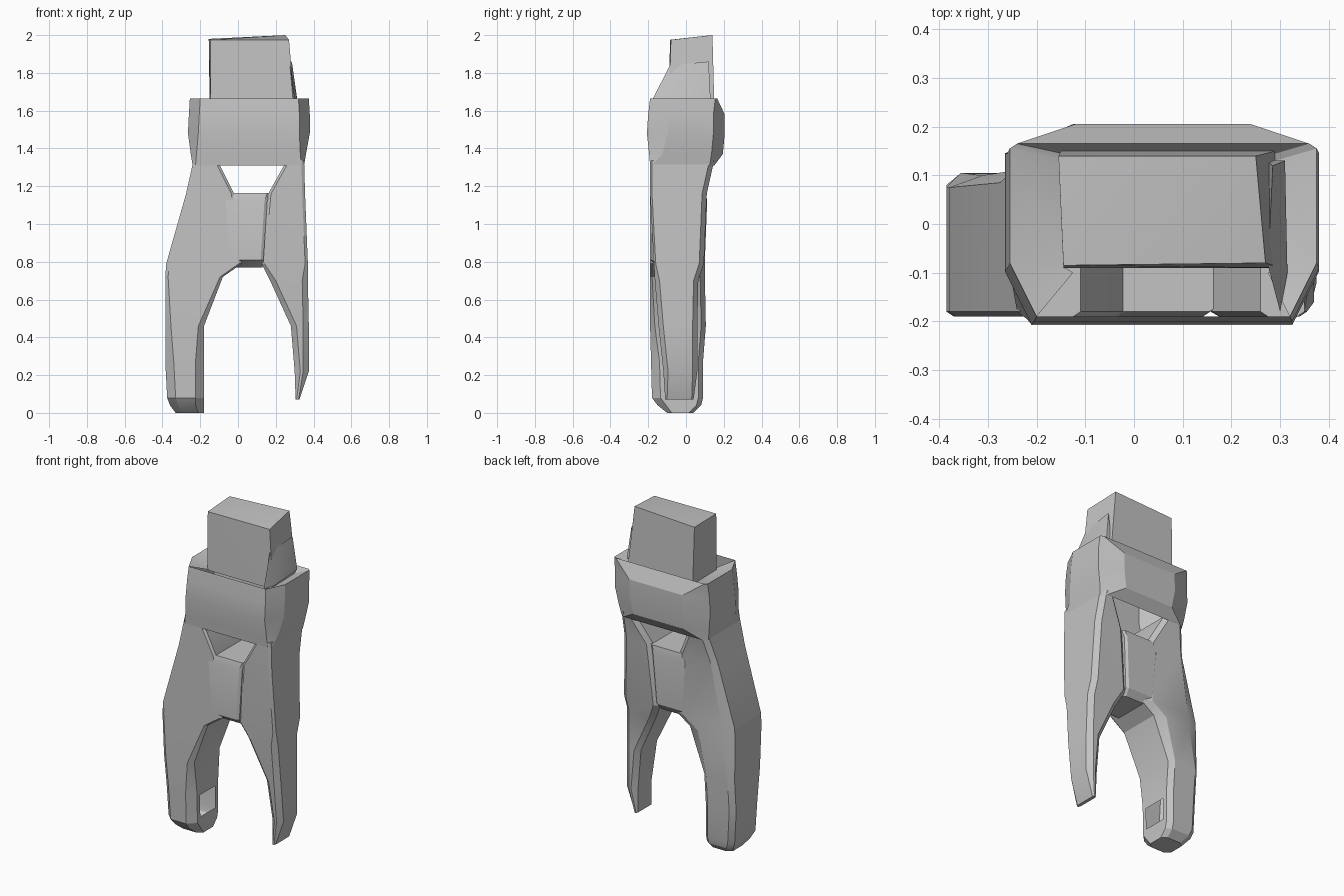
import bpy
import bmesh
from math import radians

default_cube = bpy.data.objects.get("Cube")
if default_cube:
    bpy.data.objects.remove(default_cube, do_unlink=True)

# One plain grey for the whole figure
grey = bpy.data.materials.new("plain_grey")
grey.use_nodes = True
grey.diffuse_color = (0.55, 0.55, 0.55, 1)
grey.node_tree.nodes["Principled BSDF"].inputs["Base Color"].default_value = grey.diffuse_color


def finish(name, bm):
    """Turn a bmesh into a softly faceted object."""
    bmesh.ops.recalc_face_normals(bm, faces=bm.faces)
    mesh = bpy.data.meshes.new(name)
    bm.to_mesh(mesh)
    bm.free()
    mesh.materials.append(grey)
    obj = bpy.data.objects.new(name, mesh)
    bpy.context.collection.objects.link(obj)
    bpy.ops.object.select_all(action='DESELECT')
    bpy.context.view_layer.objects.active = obj
    obj.select_set(True)
    bpy.ops.object.shade_smooth_by_angle(angle=radians(22))
    return obj


def hull(name, points):
    """Convex solid around a few corner points."""
    bm = bmesh.new()
    for point in points:
        bm.verts.new(point)
    bmesh.ops.convex_hull(bm, input=bm.verts)
    return finish(name, bm)


def ring(z, left, right, front, back, front_cut, back_cut):
    """Rectangle with (x, y) corner cuts, starting with its front edge."""
    (fx, fy), (bx, by) = front_cut, back_cut
    outline = [(left + fx, front), (right - fx, front), (right, front + fy), (right, back - by),
               (right - bx, back), (left + bx, back), (left, back - by), (left, front + fy)]
    return [(x, y, z) for x, y in outline]


def loft(name, sections, caps=True, open_side=None, vent=None):
    """Skin the sections; optionally leave one side or a small vent open."""
    bm = bmesh.new()
    rows = [[bm.verts.new(p) for p in ring(*section)] for section in sections]
    vent_face = None
    for level, (low, high) in enumerate(zip(rows, rows[1:])):
        for side in range(len(low)):
            if side == open_side:
                continue
            after = (side + 1) % len(low)
            face = bm.faces.new((low[side], low[after], high[after], high[side]))
            if (level, side) == vent:
                vent_face = face
    if caps:
        bm.faces.new(rows[0])
        bm.faces.new(rows[-1])
    if vent_face:
        bm.normal_update()
        bmesh.ops.inset_individual(bm, faces=[vent_face], thickness=0.04)
        bmesh.ops.delete(bm, geom=[vent_face], context='FACES')
    return finish(name, bm)


# Corner cuts shared by the sections
tiny, slim, small, wide = (0.005, 0.01), (0.015, 0.01), (0.03, 0.025), (0.045, 0.045)
chest, bulge, hip = (0.055, 0.11), (0.14, 0.06), (0.07, 0.025)

# Blocky head with a tilted top
hull("head", [
    (-0.145, -0.09, 1.62), (0.30, -0.09, 1.62), (-0.15, 0.15, 1.62), (0.29, 0.15, 1.62),
    (-0.145, -0.085, 1.975), (0.27, -0.08, 1.975), (-0.155, 0.14, 1.98), (0.25, 0.14, 2)])

# Web along the left side of the head, running down to the torso rim
hull("left_neck_web", [
    (0.275, -0.085, 1.84), (0.3, -0.18, 1.655), (0.315, -0.1, 1.65),
    (0.285, 0.12, 1.86), (0.31, 0.13, 1.66), (0.27, 0.13, 1.66)])

# Torso is an open shell with cut front corners and a bulging back
loft("torso", [
    (1.31, -0.24, 0.35, -0.19, 0.15, slim, small),
    (1.37, -0.25, 0.36, -0.195, 0.195, (0.03, 0.07), bulge),
    (1.48, -0.265, 0.38, -0.207, 0.205, chest, bulge),
    (1.58, -0.26, 0.38, -0.2, 0.205, chest, bulge),
    (1.665, -0.255, 0.375, -0.19, 0.165, chest, slim)], caps=False)

# Shoulder shelf slopes inward to the head and is open in front
loft("shoulder_shelf", [
    (1.665, -0.255, 0.375, -0.19, 0.165, chest, slim),
    (1.63, -0.14, 0.29, -0.1, 0.14, slim, slim)], caps=False, open_side=0)

# Right leg reaches the ground and has a vent on the inner ankle
loft("right_leg", [
    (0, -0.33, -0.18, -0.1, 0.04, small, small),
    (0.04, -0.36, -0.18, -0.15, 0.08, wide, small),
    (0.08, -0.375, -0.18, -0.18, 0.09, wide, small),
    (0.27, -0.385, -0.18, -0.185, 0.09, wide, small),
    (0.46, -0.385, -0.18, -0.19, 0.105, small, small),
    (0.72, -0.385, -0.08, -0.19, 0.1, slim, hip),
    (0.79, -0.38, 0.02, -0.19, 0.1, slim, hip),
    (1.16, -0.275, -0.02, -0.19, 0.11, slim, small),
    (1.34, -0.235, -0.11, -0.19, 0.15, slim, small)], vent=(2, 2))

# Left leg is a wedge that stops short of the ground
loft("left_leg", [
    (0.07, 0.305, 0.325, -0.11, 0.04, tiny, tiny),
    (0.22, 0.3, 0.375, -0.12, 0.06, small, small),
    (0.46, 0.28, 0.375, -0.145, 0.06, small, small),
    (0.7, 0.17, 0.37, -0.165, 0.065, small, small),
    (0.79, 0.125, 0.37, -0.17, 0.095, slim, small),
    (1.16, 0.16, 0.355, -0.19, 0.11, slim, small),
    (1.34, 0.26, 0.35, -0.19, 0.15, slim, small)])

# Pelvis column closes the gap between the legs below the waist opening
loft("pelvis", [
    (0.77, -0.02, 0.13, -0.14, 0.07, slim, slim),
    (0.81, -0.06, 0.135, -0.19, 0.1, slim, slim),
    (1.12, -0.08, 0.155, -0.191, 0.112, slim, slim),
    (1.165, -0.07, 0.17, -0.18, 0.105, slim, slim)])
